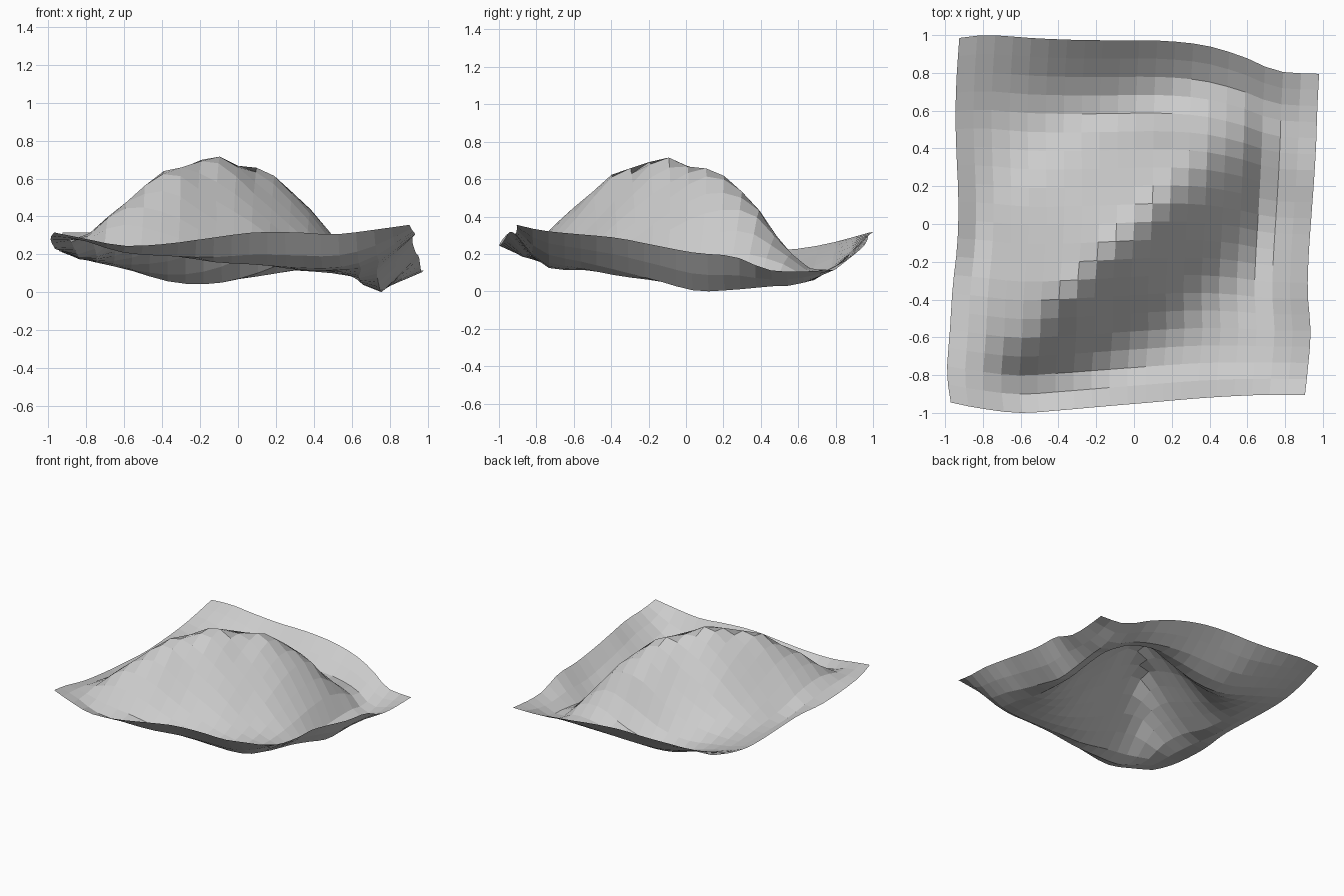
import bpy, bmesh

N = 20  # quads per side

# Spacing of the control lines, shared by both directions
C = [-.95, -.8, -.58, -.35, -.12, .12, .35, .55, .73, .95]
K = [(c + .95) / 1.9 for c in C]

# Control heights, front row first, left to right
H = [
    [.33, .30, .26, .27, .30, .33, .33, .32, .34, .37],
    [.30, .29, .23, .20, .17, .17, .16, .16, .21, .34],
    [.26, .30, .45, .42, .30, .20, .14, .13, .16, .32],
    [.24, .27, .48, .66, .54, .39, .21, .12, .11, .30],
    [.24, .20, .38, .60, .735, .56, .36, .16, .06, .26],
    [.23, .18, .27, .44, .57, .665, .47, .22, .01, .22],
    [.23, .18, .17, .21, .31, .47, .45, .24, .02, .20],
    [.24, .19, .13, .07, .07, .14, .23, .18, .04, .13],
    [.27, .24, .18, .12, .11, .12, .12, .10, .05, .12],
    [.33, .33, .32, .31, .31, .29, .25, .20, .14, .13],
]

# Wavy outline of the sheet
LEFT = [-.97, -.99, -.975, -.96, -.935, -.93, -.94, -.945, -.94, -.925]
RIGHT = [.905, .92, .935, .92, .925, .94, .955, .965, .97, .98]
FRONT = [-.945, -.975, -1.0, -.985, -.965, -.945, -.925, -.912, -.905, -.905]
BACK = [.985, 1.0, .985, .975, .972, .97, .945, .885, .81, .795]


def spline(vals, t):
    """Smooth curve through vals placed at the control lines."""
    i = 0
    while i < len(K) - 2 and t > K[i + 1]:
        i += 1

    def slope(j):
        a, b = max(j - 1, 0), min(j + 1, len(K) - 1)
        return (vals[b] - vals[a]) / (K[b] - K[a])

    h = K[i + 1] - K[i]
    s = (t - K[i]) / h
    return ((2 * s**3 - 3 * s**2 + 1) * vals[i] + (s**3 - 2 * s**2 + s) * h * slope(i)
            + (3 * s**2 - 2 * s**3) * vals[i + 1] + (s**3 - s**2) * h * slope(i + 1))


# Draped sheet: flat-shaded open grid
bm = bmesh.new()
grid = []
for j in range(N + 1):
    v = j / N
    x0, x1 = spline(LEFT, v), spline(RIGHT, v)
    row = []
    for i in range(N + 1):
        u = i / N
        y0, y1 = spline(FRONT, u), spline(BACK, u)
        z = spline([spline(r, u) for r in H], v)
        row.append(bm.verts.new((x0 + (x1 - x0) * u, y0 + (y1 - y0) * v, z)))
    grid.append(row)
for j in range(N):
    for i in range(N):
        bm.faces.new((grid[j][i], grid[j][i + 1], grid[j + 1][i + 1], grid[j + 1][i]))

# Rest the lowest point on the ground
low = min(p.co.z for p in bm.verts)
for p in bm.verts:
    p.co.z -= low

mesh = bpy.data.meshes.new("draped_sheet")
bm.to_mesh(mesh)
bm.free()
bpy.context.collection.objects.link(bpy.data.objects.new("draped_sheet", mesh))
